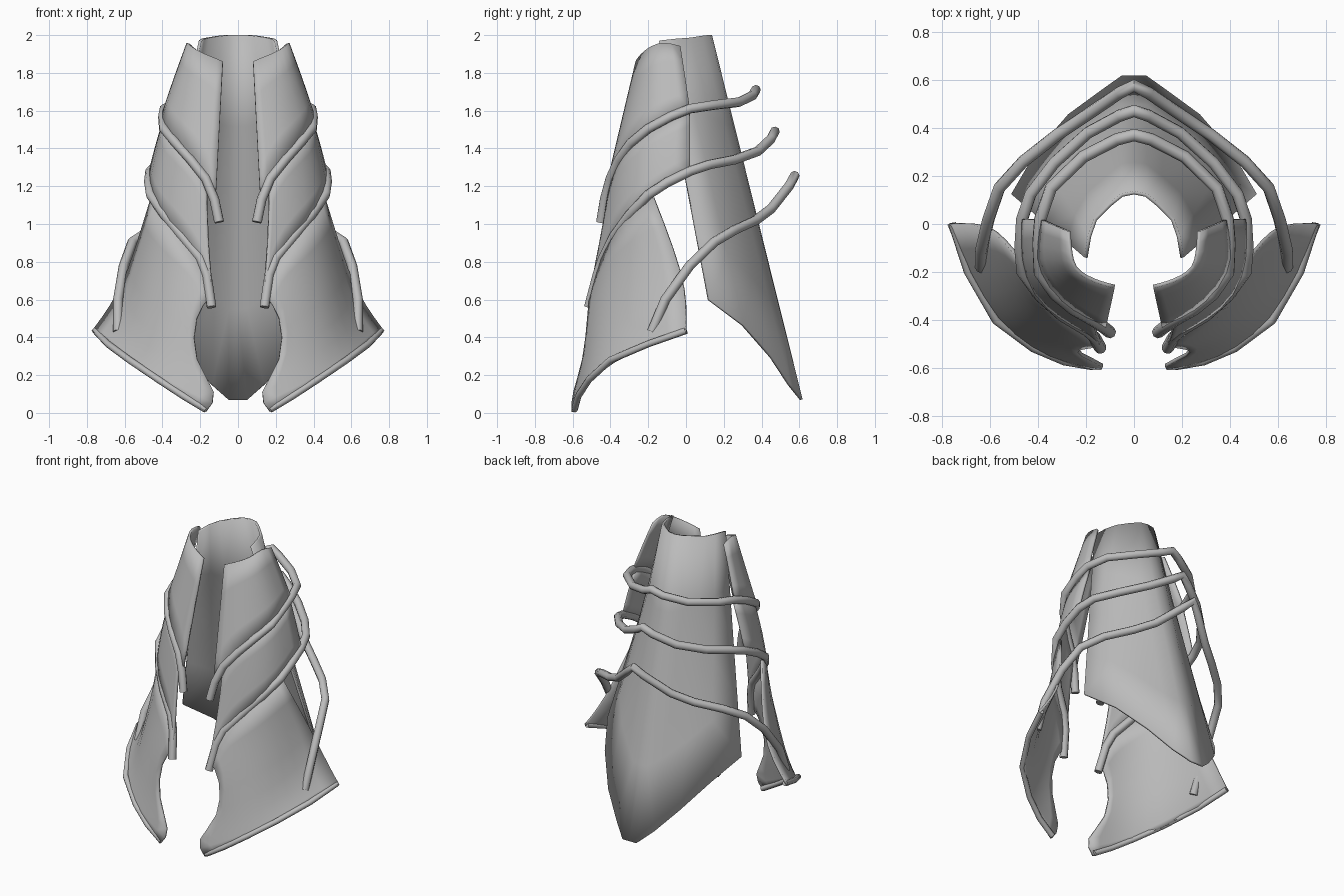
import bpy

grey = bpy.data.materials.new("plain grey")
grey.diffuse_color = (0.5, 0.5, 0.5, 1)


def finish(ob, angle):
    ob.data.materials.append(grey)
    bpy.ops.object.select_all(action='DESELECT')
    ob.select_set(True)
    bpy.context.view_layer.objects.active = ob
    bpy.ops.object.shade_smooth_by_angle(angle=angle)


def sheet(name, rows, smooth=True):
    """Thin mirrored shell skinned over rows of equal length."""
    n = len(rows[0])
    verts = [p for r in rows for p in r]
    faces = [(i * n + j, (i + 1) * n + j, (i + 1) * n + j + 1, i * n + j + 1)
             for i in range(len(rows) - 1) for j in range(n - 1)]
    me = bpy.data.meshes.new(name)
    me.from_pydata(verts, [], faces)
    ob = bpy.data.objects.new(name, me)
    bpy.context.collection.objects.link(ob)
    ob.modifiers.new("mirror", 'MIRROR').use_clip = True
    if smooth:
        s = ob.modifiers.new("round", 'SUBSURF')
        s.levels = s.render_levels = 1
        s.boundary_smooth = 'PRESERVE_CORNERS'
    t = ob.modifiers.new("thickness", 'SOLIDIFY')
    t.thickness, t.offset = 0.015, 0
    finish(ob, 0.9)


def tube(name, pts, r):
    """Round tube along a bent line, turned into a mesh."""
    cu = bpy.data.curves.new(name, 'CURVE')
    cu.dimensions = '3D'
    cu.bevel_depth, cu.bevel_resolution = r, 2
    cu.use_fill_caps = True
    sp = cu.splines.new('POLY')
    sp.points.add(len(pts) - 1)
    for p, c in zip(sp.points, pts):
        p.co = (*c, 1)
    ob = bpy.data.objects.new(name, cu)
    bpy.context.collection.objects.link(ob)
    bpy.ops.object.select_all(action='DESELECT')
    ob.select_set(True)
    bpy.context.view_layer.objects.active = ob
    bpy.ops.object.convert(target='MESH')
    finish(bpy.context.object, 1.0)


def hoop(name, half):
    """Tube symmetric about x = 0; half runs from the back to one end."""
    tube(name, [(-x, y, z) for x, y, z in half[:0:-1]] + half, 0.026)


# Back panel: straight ruled shell from the rim to the pointed lower edge
rim = [(0, .13, 2), (.05, .12, 2), (.10, .08, 1.995), (.16, .02, 1.985),
       (.185, -.05, 1.98), (.2, -.14, 1.97)]
tail = [(0, .61, .07), (.05, .61, .07), (.14, .545, .15), (.27, .45, .295),
        (.40, .30, .465), (.505, .12, .6)]
sheet("back_panel", [[tuple(a + (b - a) * t / 4 for a, b in zip(p, q))
                      for p, q in zip(rim, tail)] for t in range(5)], False)

# Front panels: three overlapping flared tiers on each side
sheet("upper_front_panel", [
    [(.08, -.26, 1.86), (.14, -.245, 1.885), (.2, -.22, 1.91),
     (.25, -.185, 1.94), (.265, -.12, 1.965), (.27, -.03, 1.94)],
    [(.10, -.35, 1.48), (.17, -.32, 1.59), (.25, -.275, 1.65),
     (.325, -.195, 1.72), (.34, -.1, 1.76), (.33, -.005, 1.78)],
    [(.12, -.44, 1.1), (.2, -.39, 1.29), (.3, -.33, 1.40),
     (.405, -.2, 1.51), (.405, -.08, 1.57), (.385, .02, 1.61)]])
sheet("middle_front_panel", [
    [(.165, -.40, 1.2), (.21, -.37, 1.31), (.28, -.33, 1.40),
     (.37, -.23, 1.48), (.385, -.12, 1.54), (.375, .02, 1.6)],
    [(.16, -.45, .9), (.20, -.415, 1.05), (.29, -.37, 1.17),
     (.40, -.275, 1.27), (.445, -.14, 1.36), (.425, .02, 1.44)],
    [(.13, -.52, .57), (.18, -.46, .78), (.30, -.40, .93),
     (.42, -.30, 1.06), (.475, -.15, 1.18), (.465, .02, 1.28)]])
sheet("lower_front_panel", [
    [(.14, -.505, .62), (.18, -.46, .78), (.26, -.42, .88),
     (.35, -.36, .98), (.42, -.28, 1.07), (.455, -.17, 1.14)],
    [(.23, -.515, .53), (.27, -.48, .62), (.35, -.425, .68),
     (.45, -.325, .75), (.515, -.18, .83), (.54, -.06, .86)],
    [(.245, -.535, .27), (.31, -.515, .34), (.41, -.46, .39),
     (.51, -.36, .44), (.575, -.2, .53), (.615, 0, .65)],
    [(.09, -.6, .1), (.26, -.565, .15), (.41, -.51, .23),
     (.55, -.39, .32), (.65, -.2, .41), (.73, 0, .48)],
    [(.17, -.6, .005), (.29, -.575, .08), (.42, -.52, .165),
     (.575, -.4, .27), (.69, -.2, .36), (.77, 0, .43)]])

# Hem: rounded lip along the lower edge of each lower panel
for side, tag in ((1, "right"), (-1, "left")):
    tube("hem_" + tag, [(x * side, y, z) for x, y, z in [
        (.17, -.59, .018), (.29, -.57, .09), (.42, -.515, .175),
        (.575, -.4, .28), (.69, -.2, .365), (.755, 0, .435)]], .018)

# Three tubes wrapping from the back round to the front edges
hoop("upper_hoop", [
    (0, .37, 1.71), (.07, .352, 1.68), (.21, .28, 1.645), (.345, .15, 1.63),
    (.39, .02, 1.61), (.398, -.08, 1.57), (.393, -.2, 1.505),
    (.33, -.29, 1.43), (.25, -.355, 1.34), (.17, -.40, 1.24),
    (.125, -.43, 1.13), (.10, -.45, 1.01)])
hoop("middle_hoop", [
    (0, .47, 1.49), (.06, .45, 1.45), (.19, .38, 1.385), (.33, .255, 1.34),
    (.43, .125, 1.315), (.465, .02, 1.28), (.472, -.1, 1.22),
    (.463, -.2, 1.155), (.39, -.30, 1.05), (.30, -.38, .94),
    (.20, -.44, .82), (.165, -.47, .73), (.14, -.515, .56)])
hoop("lower_hoop", [
    (0, .575, 1.255), (.06, .545, 1.20), (.2, .45, 1.08), (.32, .37, 1.02),
    (.46, .26, .97), (.56, .15, .905), (.605, .02, .78), (.635, -.11, .6),
    (.635, -.18, .43)])
